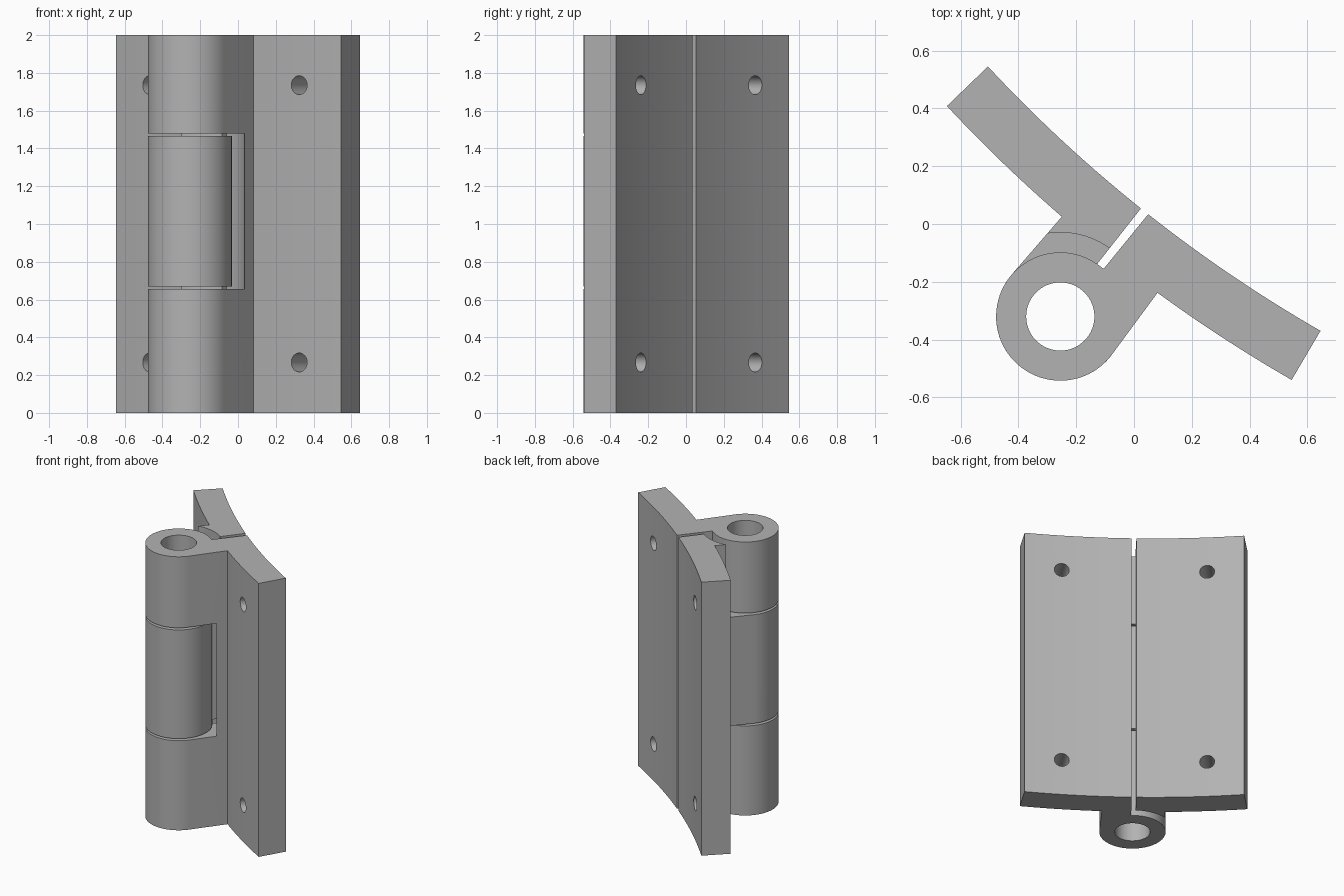
import bpy, bmesh
from math import cos, sin, atan2, pi
from mathutils import Vector

cube = bpy.data.objects.get("Cube")
if cube:
    bpy.data.objects.remove(cube)

HEIGHT = 2.0
PIN = Vector((-0.255, -0.32))       # hinge axis
CURVE = Vector((3.1, 3.9))          # centre the leaves bend around
BACK, FRONT = 4.925, 5.122          # leaf face radii
BARREL, BORE, CLEARANCE = 0.222, 0.118, 0.291

steel = bpy.data.materials.new("plain_grey")
steel.use_nodes = True
grey = (0.45, 0.45, 0.45, 1)
steel.diffuse_color = grey
steel.node_tree.nodes["Principled BSDF"].inputs["Base Color"].default_value = grey


def angle(centre, point):
    d = Vector(point) - centre
    return atan2(d.y, d.x)


def arc(centre, radius, a, b, steps):
    return [centre + radius * Vector((cos(a + (b - a) * i / steps), sin(a + (b - a) * i / steps)))
            for i in range(steps + 1)]


def leaf_arc(radius, start, end):
    return arc(CURVE, radius, angle(CURVE, start), angle(CURVE, end), 16)


def barrel_arc(start, end, turn):
    a, b = angle(PIN, start), angle(PIN, end)
    sweep = (b - a) * turn % (2 * pi) * turn
    return arc(PIN, BARREL, a, a + sweep, 56)


def extrude(name, profile, z0, z1):
    mesh = bpy.data.meshes.new(name)
    bm = bmesh.new()
    face = bm.faces.new([bm.verts.new((p.x, p.y, z0)) for p in profile])
    top = bmesh.ops.extrude_face_region(bm, geom=[face])["geom"]
    bmesh.ops.translate(bm, vec=(0, 0, z1 - z0),
                        verts=[v for v in top if isinstance(v, bmesh.types.BMVert)])
    bmesh.ops.recalc_face_normals(bm, faces=bm.faces)
    bm.to_mesh(mesh)
    bm.free()
    mesh.materials.append(steel)
    obj = bpy.data.objects.new(name, mesh)
    bpy.context.collection.objects.link(obj)
    return obj


def pin_cutter(radius, z0, z1):
    return extrude("pin_cutter", arc(PIN, radius, 0, 2 * pi, 64)[:-1], z0, z1)


def screw_cutter(point, z):
    axis = (CURVE - Vector(point)).normalized().to_3d()
    bpy.ops.mesh.primitive_cylinder_add(vertices=32, radius=0.05, depth=0.6,
                                        location=(point[0], point[1], z),
                                        rotation=axis.to_track_quat('Z', 'Y').to_euler())
    obj = bpy.context.object
    obj.data.materials.append(steel)
    return obj


def finish(obj, cutters):
    bpy.ops.object.select_all(action='DESELECT')
    obj.select_set(True)
    bpy.context.view_layer.objects.active = obj
    for cutter in cutters:
        mod = obj.modifiers.new("cut", 'BOOLEAN')
        mod.operation, mod.solver, mod.object = 'DIFFERENCE', 'EXACT', cutter
        bpy.ops.object.modifier_apply(modifier=mod.name)
        bpy.data.objects.remove(cutter)
    bpy.ops.object.shade_smooth_by_angle(angle=pi / 6)


def screw_holes(point):
    return [screw_cutter(point, z) for z in (0.267, 1.735)]


# Leaf carrying the upper and lower knuckles
profile = (leaf_arc(BACK, (0.05, 0.035), (0.645, -0.37))
           + leaf_arc(FRONT, (0.545, -0.54), (0.08, -0.24))
           + barrel_arc((-0.074, -0.449), (-0.125, -0.135), -1)
           + [Vector((-0.105, -0.155))])
left_leaf = extrude("left_leaf", profile, 0, HEIGHT)
finish(left_leaf, [pin_cutter(BORE, -0.1, 2.1), pin_cutter(CLEARANCE, 0.655, 1.48)]
       + screw_holes((0.375, -0.325)))

# Leaf carrying the middle knuckle
profile = (leaf_arc(BACK, (0.025, 0.055), (-0.505, 0.545))
           + leaf_arc(FRONT, (-0.645, 0.41), (-0.25, 0.025))
           + barrel_arc((-0.423, -0.175), (-0.125, -0.135), 1))
right_leaf = extrude("right_leaf", profile, 0, HEIGHT)
finish(right_leaf, [pin_cutter(BORE, -0.1, 2.1), pin_cutter(CLEARANCE, -0.1, 0.67),
                    pin_cutter(CLEARANCE, 1.465, 2.1)]
       + screw_holes((-0.398, 0.298)))
